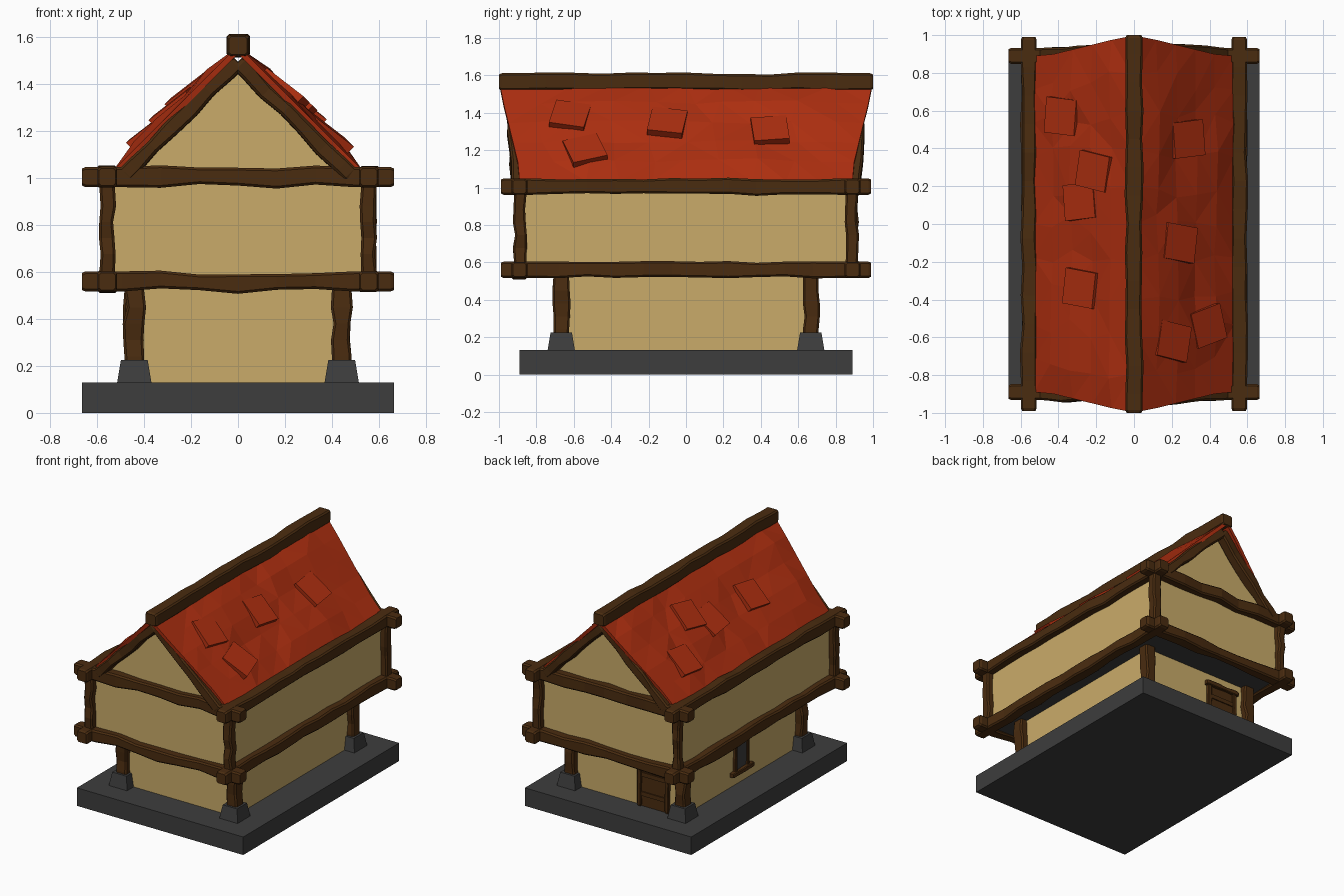
import bpy, bmesh, math, random
from mathutils import Vector, Matrix

if "Cube" in bpy.data.objects:
    bpy.data.objects.remove(bpy.data.objects["Cube"])

random.seed(7)


def material(name, rgb):
    m = bpy.data.materials.new(name)
    m.diffuse_color = (*rgb, 1)
    m.use_nodes = True
    m.node_tree.nodes["Principled BSDF"].inputs["Base Color"].default_value = m.diffuse_color
    return m


PLASTER = material("plaster", (0.59, 0.41, 0.142))
WOOD = material("dark wood", (0.068, 0.025, 0.005))
STONE = material("dark stone", (0.047, 0.047, 0.047))
ROOF = material("red roof", (0.42, 0.028, 0.005))


def finish(name, bm, mat):
    bmesh.ops.recalc_face_normals(bm, faces=bm.faces[:])
    me = bpy.data.meshes.new(name)
    bm.to_mesh(me)
    bm.free()
    me.materials.append(mat)
    ob = bpy.data.objects.new(name, me)
    bpy.context.collection.objects.link(ob)
    return ob


def box(name, lo, hi, mat, taper=1.0):
    """Axis-aligned box; taper shrinks the top face."""
    lo, hi = Vector(lo), Vector(hi)
    c, s = (lo + hi) / 2, hi - lo
    bm = bmesh.new()
    bmesh.ops.create_cube(bm, size=1)
    for v in bm.verts:
        k = taper if v.co.z > 0 else 1
        v.co = c + Vector((v.co.x * s.x * k, v.co.y * s.y * k, v.co.z * s.z))
    return finish(name, bm, mat)


def beam(name, a, b, w, h, n=7, jit=0.013, clean=0.14, ch=0.010):
    """Rough-hewn chamfered timber from a to b, with clean squared ends."""
    a, b = Vector(a), Vector(b)
    d = (b - a).normalized()
    L = (b - a).length
    side = d.cross(Vector((0, 0, 1)))
    side = side.normalized() if side.length > 0.01 else Vector((1, 0, 0))
    up = side.cross(d)
    mids = [clean + (L - 2 * clean) * i / n for i in range(n + 1)]
    stations = [(0, 0.84, 0), (0.015, 1, 0)] + \
        [(m, 1, jit if 0 < i < n else 0) for i, m in enumerate(mids)] + \
        [(L - 0.015, 1, 0), (L, 0.84, 0)]
    bm = bmesh.new()
    rings = []
    for t, k, j in stations:
        wob = [random.uniform(-j, j * 0.7) for _ in range(4)]
        r, l = w / 2 * k + wob[0], -w / 2 * k - wob[1]
        u, o = h / 2 * k + wob[2], -h / 2 * k - wob[3]
        pts = [(r, o + ch), (r, u - ch), (r - ch, u), (l + ch, u),
               (l, u - ch), (l, o + ch), (l + ch, o), (r - ch, o)]
        rings.append([bm.verts.new(a + d * t + side * x + up * z) for x, z in pts])
    for p, q in zip(rings, rings[1:]):
        for i in range(8):
            bm.faces.new((p[i], p[(i + 1) % 8], q[(i + 1) % 8], q[i]))
    bm.faces.new(rings[0])
    bm.faces.new(rings[-1])
    return finish(name, bm, WOOD)


# Stone base, lower and upper storeys
box("stone_base", (-0.665, -0.89, 0), (0.665, 0.89, 0.13), STONE)
box("lower_wall", (-0.435, -0.665, 0.13), (0.435, 0.665, 0.55), PLASTER)
box("upper_floor_slab", (-0.55, -0.88, 0.535), (0.55, 0.88, 0.56), STONE)
box("upper_wall", (-0.545, -0.875, 0.56), (0.545, 0.875, 1.0), PLASTER)

# Feet and posts at the four corners
for sx in (-1, 1):
    for sy in (-1, 1):
        x, y = sx * 0.442, sy * 0.667
        box("stone_foot", (x - 0.073, y - 0.073, 0.13), (x + 0.073, y + 0.073, 0.225), STONE, 0.78)
        beam("lower_post", (x, y, 0.2), (x, y, 0.56), 0.084, 0.084, 4, 0.012, 0.04)
        x, y = sx * 0.557, sy * 0.887
        beam("upper_post", (x, y, 0.56), (x, y, 1.0), 0.066, 0.066, 5, 0.009, 0.05)

# Two rings of crossing beams
for z in (0.56, 1.005):
    for s in (-1, 1):
        beam("cross_beam", (-0.665, s * 0.89, z), (0.665, s * 0.89, z), 0.084, 0.086, 6, 0.014, 0.17)
        beam("long_beam", (s * 0.557, -0.99, z), (s * 0.557, 0.99, z), 0.084, 0.088, 11, 0.009, 0.16)

# Gable walls: one triangular prism under the roof
bm = bmesh.new()
ends = [[bm.verts.new((x, y, z)) for x, z in ((-0.48, 1.0), (0.48, 1.0), (0, 1.49))]
        for y in (-0.875, 0.875)]
for e in ends:
    bm.faces.new(e)
for i in range(3):
    j = (i + 1) % 3
    bm.faces.new((ends[0][i], ends[0][j], ends[1][j], ends[1][i]))
finish("gable_walls", bm, PLASTER)

# Ridge beam and gable rafters
beam("ridge_beam", (0, -1, 1.565), (0, 1, 1.565), 0.092, 0.092, 12, 0.007, 0.1)
for sx in (-1, 1):
    for sy in (-1, 1):
        beam("gable_rafter", (sx * 0.485, sy * 0.895, 1.01), (sx * 0.0, sy * 0.925, 1.495),
             0.075, 0.07, 5, 0.010, 0.06)

# Roof slopes: lumpy faceted sheets, wider at the ridge
RIDGE, EAVE = Vector((0.015, 0, 1.55)), Vector((0.53, 0, 1.035))
DOWN = (EAVE - RIDGE).normalized()
OUT = Vector((-DOWN.z, 0, DOWN.x))
NT, NY = 5, 10
for s in (-1, 1):
    bm = bmesh.new()
    grid = []
    for i in range(NT + 1):
        row = []
        for j in range(NY + 1):
            p = RIDGE.lerp(EAVE, i / NT)
            half = 0.89 + 0.105 * max(0, min(1, (p.z - 1.1) / 0.43))
            inner = 0 < i < NT and 0 < j < NY
            p.y = half * (2 * j / NY - 1)
            if inner:
                p += OUT * random.uniform(-0.004, 0.028)
                p.y += random.uniform(-0.05, 0.05)
            p.x *= s
            row.append(bm.verts.new(p))
        grid.append(row)
    for i in range(NT):
        for j in range(NY):
            q = [grid[i][j], grid[i + 1][j], grid[i + 1][j + 1], grid[i][j + 1]]
            bm.faces.new(q if s > 0 else q[::-1])
    bmesh.ops.triangulate(bm, faces=bm.faces[:])
    ob = finish("roof_slope", bm, ROOF)
    if sum(p.normal.z for p in ob.data.polygons) < 0:
        ob.data.flip_normals()
    mod = ob.modifiers.new("thickness", 'SOLIDIFY')
    mod.thickness, mod.offset = 0.025, -1

# Lifted roof tiles: wedges, (side, distance down slope, y, turn)
TILES = [(-1, 0.50, 0.57, 0.1), (-1, 0.26, 0.28, 0.2), (-1, 0.36, 0.12, -0.1),
         (-1, 0.36, -0.34, 0.15), (1, 0.36, 0.45, 0.1), (1, 0.30, -0.10, -0.15),
         (1, 0.51, -0.54, 0.3), (1, 0.25, -0.62, -0.2)]
for s, t, y, turn in TILES:
    bm = bmesh.new()
    bmesh.ops.create_cube(bm, size=1)
    for v in bm.verts:
        lift = 0.045 if v.co.x > 0 else 0.02
        u, w = v.co.x * 0.2, v.co.y * 0.19
        u, w = (u * math.cos(turn) - w * math.sin(turn), u * math.sin(turn) + w * math.cos(turn))
        p = RIDGE + DOWN * (t + u) + OUT * (lift if v.co.z > 0 else -0.01)
        v.co = ((p.x * s), y + w, p.z)
    finish("roof_tile", bm, ROOF)

# Back door: planks, frame and lintel
box("door_panel", (-0.32, 0.66, 0.13), (-0.11, 0.676, 0.44), WOOD)
for x in (-0.325, -0.105):
    beam("door_jamb", (x, 0.672, 0.13), (x, 0.672, 0.45), 0.03, 0.036, 3, 0.004, 0.04, 0.004)
beam("door_lintel", (-0.355, 0.675, 0.455), (-0.075, 0.675, 0.455), 0.045, 0.036, 3, 0.004, 0.04, 0.005)
for z in (0.22, 0.36):
    box("door_rail", (-0.31, 0.67, z - 0.015), (-0.12, 0.684, z + 0.015), WOOD)

# Window on the left side: pane, frame and sill
box("window_pane", (-0.441, -0.06, 0.23), (-0.43, 0.06, 0.44), STONE)
for y in (-0.07, 0.07):
    beam("window_jamb", (-0.44, y, 0.22), (-0.44, y, 0.45), 0.03, 0.024, 3, 0.003, 0.03, 0.004)
for z in (0.22, 0.45):
    beam("window_sill", (-0.445, -0.12, z), (-0.445, 0.12, z), 0.045, 0.032, 3, 0.004, 0.04, 0.005)
